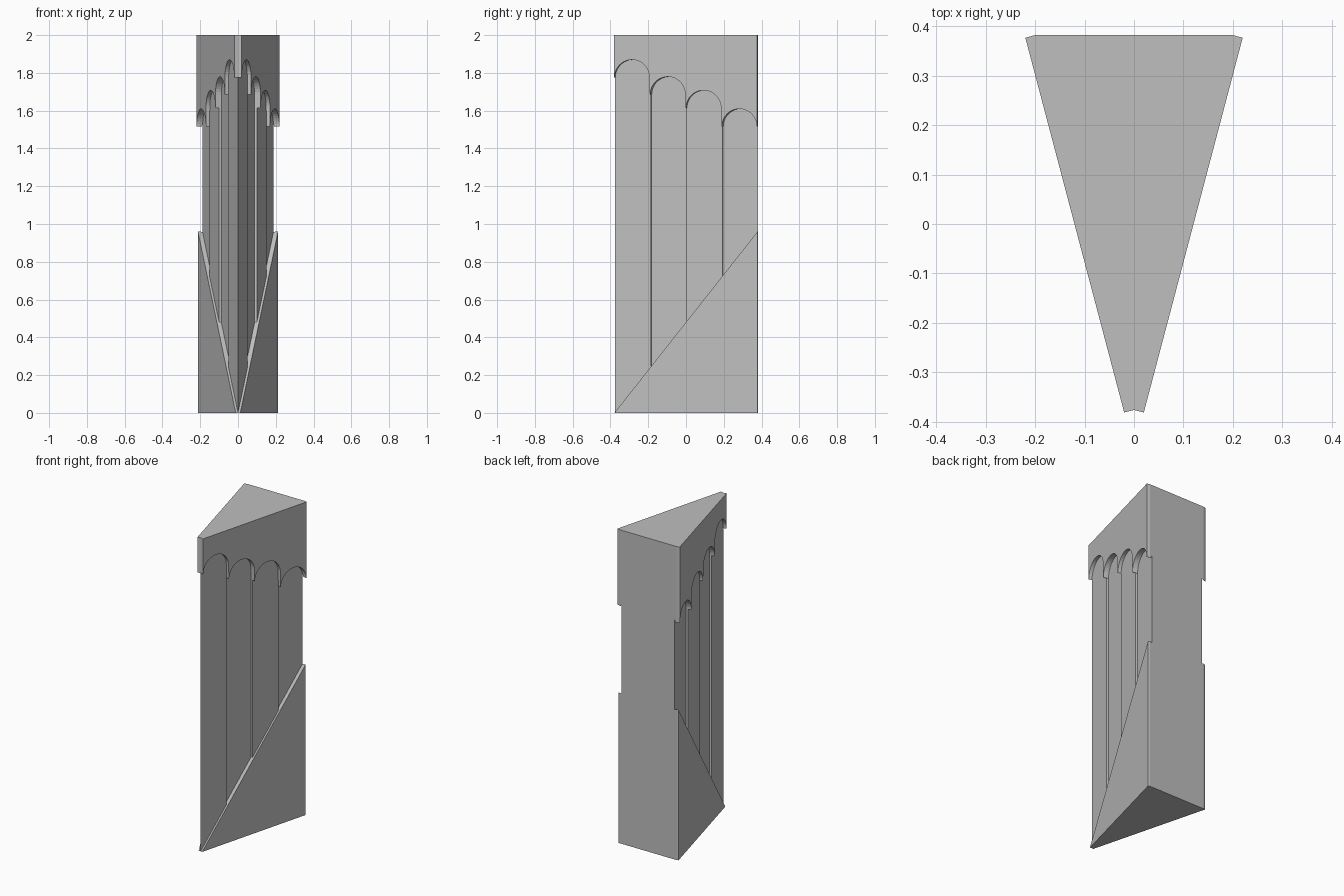
import bpy, bmesh, math
from mathutils import Vector

if "Cube" in bpy.data.objects:
    bpy.data.objects.remove(bpy.data.objects["Cube"])

# Overall sizes
HEIGHT, HALF_BACK = 2.0, 0.2
FRONT_Y, BACK_Y = -0.376, 0.382
SIDE = math.hypot(HALF_BACK, BACK_Y - FRONT_Y)
BAY = SIDE / 4
RAMP = 0.96 / SIDE
SPRINGS = [1.775, 1.685, 1.613, 1.515]
RISE, REACH = 0.095, BAY / 2 - 0.002
RECESS = 0.012

stone = bpy.data.materials.new("light_grey")
stone.use_nodes = True
stone.diffuse_color = (0.52, 0.52, 0.52, 1)
stone.node_tree.nodes["Principled BSDF"].inputs["Base Color"].default_value = (0.52, 0.52, 0.52, 1)


def prism(name, outline, offset):
    """Extrude a closed outline of 3D points along an offset vector."""
    bm = bmesh.new()
    face = bm.faces.new([bm.verts.new(p) for p in outline])
    new = bmesh.ops.extrude_face_region(bm, geom=[face])["geom"]
    bmesh.ops.translate(bm, vec=offset, verts=[v for v in new if isinstance(v, bmesh.types.BMVert)])
    bmesh.ops.recalc_face_normals(bm, faces=bm.faces)
    mesh = bpy.data.meshes.new(name)
    bm.to_mesh(mesh)
    bm.free()
    obj = bpy.data.objects.new(name, mesh)
    bpy.context.collection.objects.link(obj)
    mesh.materials.append(stone)
    return obj


def side_prism(name, sign, profile, inner, outer):
    """Prism on a slanted side: profile is (distance from the front edge, height)."""
    along = Vector((sign * HALF_BACK, BACK_Y - FRONT_Y, 0)) / SIDE
    out = Vector((sign * along.y, -abs(along.x), 0))
    start = Vector((0, FRONT_Y, 0)) + out * inner
    points = [start + along * s + Vector((0, 0, z)) for s, z in profile]
    return prism(name, points, out * (outer - inner))


def arch(i, steps=20):
    """Arch curve of one bay, running front to back."""
    mid = (i + 0.5) * BAY
    return [(mid - REACH * math.cos(math.pi * k / steps),
             SPRINGS[i] + RISE * math.sin(math.pi * k / steps)) for k in range(steps + 1)]


# Wedge-shaped core
core = prism("wedge_core", [(0, FRONT_Y, 0), (HALF_BACK, BACK_Y, 0), (-HALF_BACK, BACK_Y, 0)],
             Vector((0, 0, HEIGHT)))

for side, sign in (("left", 1), ("right", -1)):
    # Upper plate with four stepped arches
    edge = [(0, HEIGHT), (0, SPRINGS[0])]
    for i in range(4):
        if i:
            edge.append((i * BAY, SPRINGS[i]))
        edge += arch(i)
    edge += [(SIDE, SPRINGS[3]), (SIDE, HEIGHT)]
    side_prism(side + "_arched_plate", sign, edge, 0, 0.0205)

    # Lower sloping plate
    side_prism(side + "_ramp_plate", sign, [(0, 0), (SIDE, 0), (SIDE, RAMP * SIDE)], 0, 0.0125)

    # Alternate bays sunk into the core
    for i in (1, 3):
        a = i * BAY
        b = a + BAY + (0.05 if i == 3 else 0)
        outline = [(a, RAMP * a), (a, SPRINGS[i])] + arch(i) + [(b, SPRINGS[i]), (b, RAMP * b)]
        cutter = side_prism(f"{side}_bay_cutter_{i}", sign, outline, -RECESS, 0.05)
        cutter.hide_render = True
        cutter.hide_viewport = True
        mod = core.modifiers.new(cutter.name, "BOOLEAN")
        mod.operation = "DIFFERENCE"
        mod.solver = "EXACT"
        mod.object = cutter

# Apply the cuts, then discard the cutters
bpy.context.view_layer.update()
result = bpy.data.meshes.new_from_object(core.evaluated_get(bpy.context.evaluated_depsgraph_get()))
core.modifiers.clear()
core.data = result
for obj in [o for o in bpy.data.objects if "_bay_cutter_" in o.name]:
    bpy.data.objects.remove(obj)
